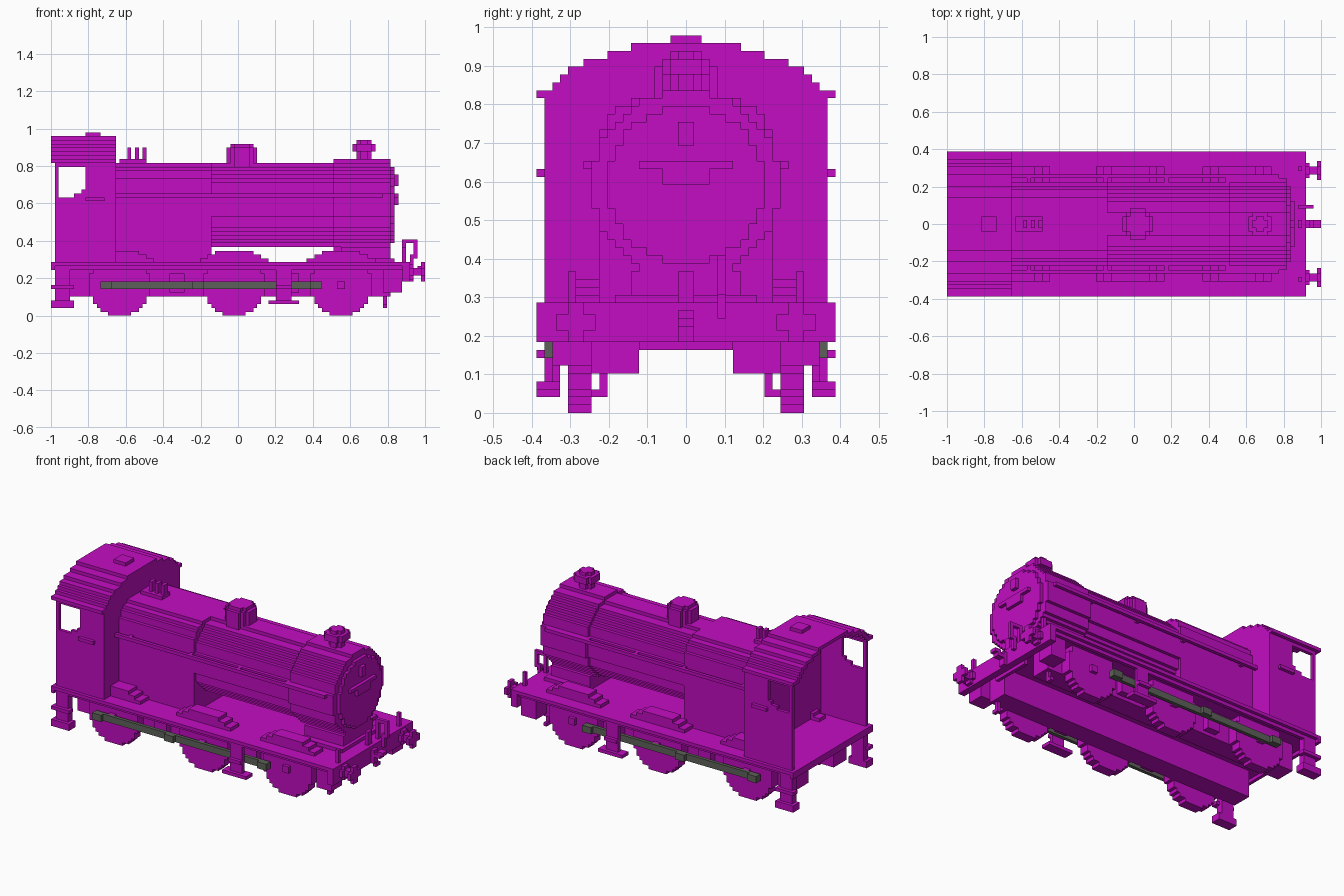
import bpy, bmesh, math
from mathutils import Matrix, Vector

cube = bpy.data.objects.get("Cube")
if cube:
    bpy.data.objects.remove(cube, do_unlink=True)

V = 2 / 98  # size of one block; all sizes below are counted in blocks


def material(name, rgb):
    m = bpy.data.materials.new(name)
    m.use_nodes = True
    col = (*rgb, 1)
    m.diffuse_color = col
    m.node_tree.nodes["Principled BSDF"].inputs["Base Color"].default_value = col
    return m


MAGENTA = material("magenta", (0.54, 0.004, 0.54))
GREY = material("dark grey", (0.11, 0.12, 0.10))


def part(name, boxes, mirror=False, mat=MAGENTA):
    """One object from blocky boxes (x0, x1, y0, y1, z0, z1), optionally mirrored across y."""
    bm = bmesh.new()
    if mirror:
        boxes = boxes + [(a, b, -d, -c, e, f) for a, b, c, d, e, f in boxes]
    for x0, x1, y0, y1, z0, z1 in boxes:
        mid = Vector((x0 + x1, y0 + y1, z0 + z1)) * V / 2
        size = Matrix.Diagonal((x1 - x0, y1 - y0, z1 - z0, 1 / V)) * V
        bmesh.ops.create_cube(bm, size=1, matrix=Matrix.Translation(mid) @ size)
    me = bpy.data.meshes.new(name)
    bm.to_mesh(me)
    bm.free()
    me.materials.append(mat)
    ob = bpy.data.objects.new(name, me)
    bpy.context.collection.objects.link(ob)
    return ob


def disc(axis, a0, a1, c1, c2, r):
    """Stepped disc along an axis; c1 and c2 are its centre in the other two axes."""
    out = []
    i = -r
    while i < r:
        w = round(math.sqrt(r * r - (i + 0.5) ** 2))
        j = i + 1
        while j < r and round(math.sqrt(r * r - (j + 0.5) ** 2)) == w:
            j += 1
        p, q = (c1 - w, c1 + w), (c2 + i, c2 + j)
        out.append({"x": (a0, a1, *p, *q), "y": (*p, a0, a1, *q), "z": (*p, *q, a0, a1)}[axis])
        i = j
    return out


# Footplate, valances, main frames and front beam
part("footplate", [(-49, 45, -19, 19, 13, 14)])
part("valance", [(-48, 44, 17, 18, 12, 13)], True)
part("main_frame", [(-45, 40, 6, 12, 5, 13)], True)
part("front_beam", [(43, 45, -19, 19, 9, 14), (42, 43, -6, 6, 8, 13)])
part("rear_beam", [(-49, -48, -19, 19, 12, 13)])
part("front_bracket", [(38, 43, 12, 17, 6, 12)], True)
part("guard_iron", [(38, 39, 10, 11, 3, 6), (38, 39, 10, 12, 2, 3)], True)
part("brake_hanger", [(x, x + 4, 12, 14, 6, 11) for x in (-18, 12)], True)

# Wheels, splashers and coupling rods
WHEELS = (-31, -1, 27)
part("wheels", [b for x in WHEELS for b in disc("y", 12, 15, x, 8, 8)], True)
part("splashers", [(max(x - w, -32), x + w, 11, 15, z, z + 1)
                   for x in WHEELS for z, w in ((14, 9), (15, 7), (16, 5))], True)
part("coupling_rod", [(-36, 22, 16, 17, 7, 9)]
     + [(x, x + 3, 16, 18, 7, 9) for x in (-36, -12, 19)], True, GREY)
part("crank_pins", [(x - 1, x + 1, 15, 16, 7, 9) for x in WHEELS], True)

# Footsteps at the cab and between the wheels
part("cab_steps", [(-48, -44, 16, 18, 3, 13), (-49, -43, 16, 19, 2, 4), (-49, -43, 17, 19, 7, 8)], True)
part("middle_steps", [(10, 14, 17, 18, 4, 13), (8, 16, 16, 19, 3, 4), (10, 14, 18, 19, 7, 8)], True)

# Firebox, boiler, smokebox and saddle
part("firebox", [(-32, -7, -w, w, z0, z1) for z0, z1, w in
                 ((14, 36, 11), (36, 38, 10), (38, 39, 9), (39, 40, 7))])
part("boiler", disc("x", -7, 25, 0, 29, 11))
part("smokebox", disc("x", 25, 40, 0, 29, 12))
part("smokebox_door", disc("x", 40, 41, 0, 29, 10))
part("saddle", [(27, 40, -7, 7, 14, 18), (27, 41, -9, 9, 14, 15)])
part("door_handles", [(41, 42, -6, 6, 31, 32), (41, 42, -3, 3, 29, 31), (41, 42, -1, 1, 34, 37)])
part("handrail", [(-32, 38, 12, 13, 31, 32)]
     + [(x, x + 1, 11, 12, 31, 32) for x in (-28, -8, 8, 24)], True)

# Chimney, dome and safety valves
part("chimney", disc("z", 40, 46, 33, 0, 2) + disc("z", 43, 45, 33, 0, 3))
part("dome", disc("z", 39, 44, 1, 0, 4) + disc("z", 44, 45, 1, 0, 3))
part("safety_valves", [(-31, -24, -2, 2, 40, 41)]
     + [(x, x + 1, -1, 1, 41, 44) for x in (-29, -27, -25)])

# Cab: side walls around the windows, front bulkhead, arched roof shell
part("cab_wall", [(-48, -32, 17, 18, 14, 31), (-48, -47, 17, 18, 31, 39), (-48, -32, 17, 18, 39, 40),
                  (-40, -32, 17, 18, 31, 39), (-43, -40, 17, 18, 31, 32),
                  (-41, -40, 17, 18, 32, 33)], True)
part("cab_handle", [(-40, -35, 18, 19, 30, 31)], True)
ROOF = (19, 17, 16, 15, 13, 10, 7)
part("cab_bulkhead", [(-33, -32, -17, 17, 14, 40)]
     + [(-33, -32, -w, w, 40 + i, 41 + i) for i, w in enumerate(ROOF)])
part("cab_roof", [(-49, -32, max(0, nxt - 1), w, 40 + i, 41 + i)
                  for i, (w, nxt) in enumerate(zip(ROOF, ROOF[1:] + (0,)))], True)
part("roof_vent", [(-40, -36, -2, 2, 47, 48)])

# Buffers, coupling hook, brake pipe and lamp irons
part("buffers", [b for a, e, r in ((45, 46, 2), (46, 48, 1), (48, 49, 2))
                 for b in disc("x", a, e, 14, 11.5, r)]
     + [(48, 49, 11.5, 16.5, 10.5, 12.5), (48, 49, 13, 15, 9, 14)], True)
part("coupling_hook", [(45, 48, -1, 1, 11, 12), (47, 49, -1, 1, 12, 13), (45, 46, -1, 1, 9, 13)])
part("brake_pipe", [(43, 44, 4, 5, 14, 20), (43, 47, 4, 5, 19, 20),
                    (46, 47, 4, 5, 15, 20), (45, 46, 4, 5, 12, 16)])
part("lamp_iron", [(43, 44, -1, 1, 14, 18)])
part("side_lamp_irons", [(43, 44, 14, 15, 14, 18)], True)
